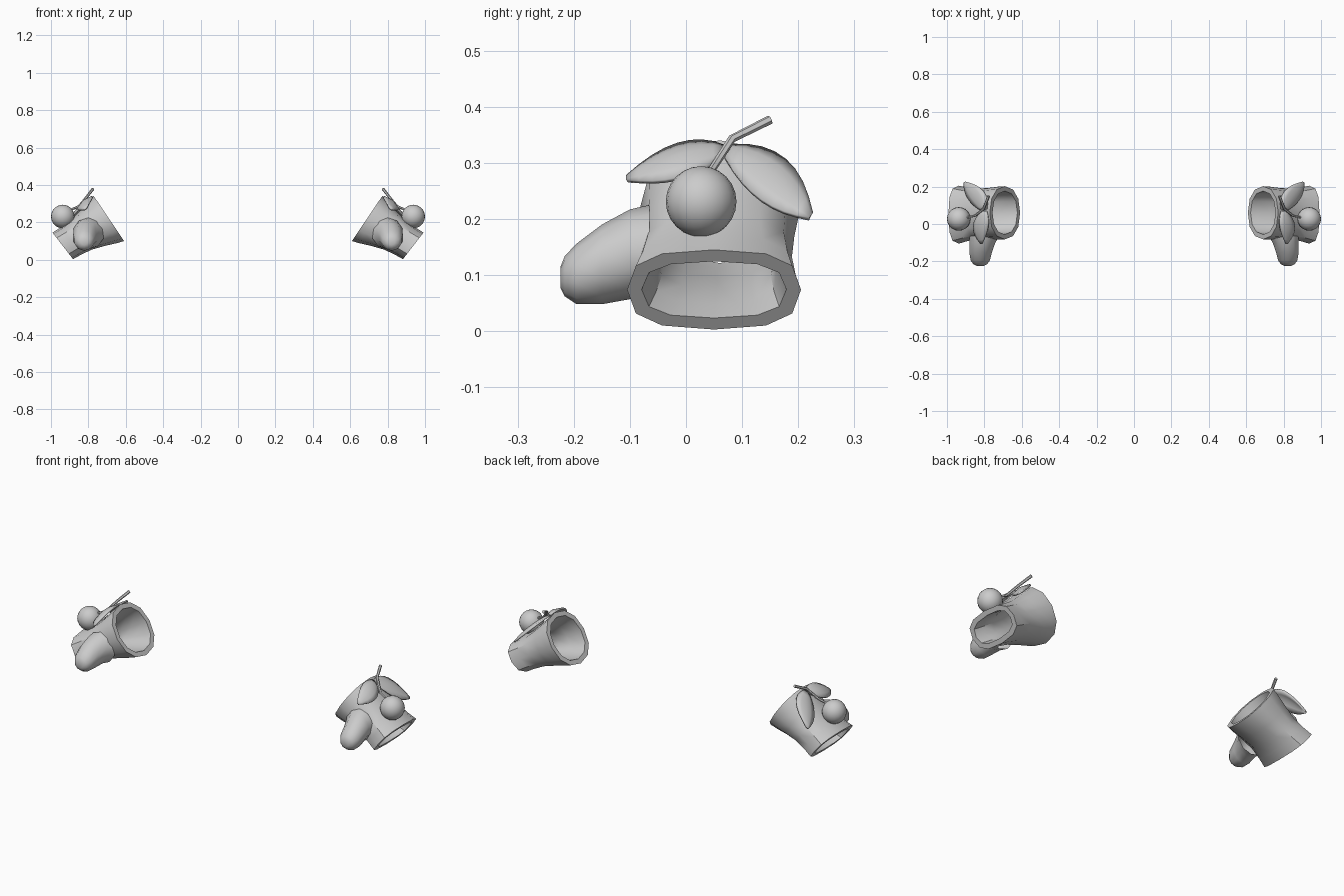
import bpy, bmesh, math
from mathutils import Vector

if "Cube" in bpy.data.objects:
    bpy.data.objects.remove(bpy.data.objects["Cube"])

grey = bpy.data.materials.new("light grey")
grey.diffuse_color = (0.6, 0.6, 0.6, 1)
grey.use_nodes = True
grey.node_tree.nodes["Principled BSDF"].inputs["Base Color"].default_value = grey.diffuse_color


def finish(name, bm, angle=40, solid=0):
    """Turn a bmesh into a named, smooth-shaded object mirrored across x = 0."""
    bmesh.ops.recalc_face_normals(bm, faces=bm.faces)
    me = bpy.data.meshes.new(name)
    bm.to_mesh(me)
    bm.free()
    me.materials.append(grey)
    ob = bpy.data.objects.new(name, me)
    bpy.context.collection.objects.link(ob)
    bpy.ops.object.select_all(action='DESELECT')
    ob.select_set(True)
    bpy.context.view_layer.objects.active = ob
    bpy.ops.object.shade_smooth_by_angle(angle=math.radians(angle))
    if solid:
        m = ob.modifiers.new("thickness", 'SOLIDIFY')
        m.thickness, m.offset = solid, 0
    m = ob.modifiers.new("pair", 'MIRROR')
    m.use_mirror_merge = False
    return ob


def loft(bm, rings, closed=False, caps=()):
    """Bridge rings of points with quads."""
    vs = [[bm.verts.new(p) for p in r] for r in rings]
    pairs = list(zip(vs, vs[1:])) + ([(vs[-1], vs[0])] if closed else [])
    for a, b in pairs:
        n = len(a)
        for i in range(n):
            j = (i + 1) % n
            bm.faces.new((a[i], a[j], b[j], b[i]))
    for c in caps:
        bm.faces.new(vs[c])


def ring(c, u, v, ru, rv, n=12, power=2.0, turn=0.5):
    """Rounded section; a power above 2 makes it boxier."""
    pts = []
    for i in range(n):
        a = 2 * math.pi * (i + turn) / n
        co, si = math.cos(a), math.sin(a)
        x = math.copysign(abs(co) ** (2 / power), co)
        y = math.copysign(abs(si) ** (2 / power), si)
        pts.append(Vector(c) + Vector(u) * ru * x + Vector(v) * rv * y)
    return pts


# Glove shell: cuff opening to knuckle opening, then back along the inside
CUFF, HAND = Vector((0.69, 0.06, 0.22)), Vector((0.937, 0.05, 0.074))


def section(t, pinch, wall):
    v = Vector((0.56, 0, 0.83)).lerp(Vector((0.614, 0, 0.79)), t).normalized()
    ru = 0.142 + 0.013 * t - pinch - wall
    rv = 0.145 - 0.055 * t - pinch - wall
    return ring(CUFF.lerp(HAND, t), (0, 1, 0), v, ru, rv, 12, 2.2 + 0.5 * t, 0)


steps = [(0, 0), (0.12, 0.002), (0.35, 0.01), (0.6, 0.015), (0.82, 0.009), (1, 0)]
bm = bmesh.new()
outer = [section(t, p, 0) for t, p in steps]
inner = [section(t, p, 0.026) for t, p in reversed(steps)]
loft(bm, outer + inner, closed=True)
finish("glove_shell", bm)

# Thumb: y, x, z, x radius, z radius
thumb = [(-0.065, 0.80, 0.14, 0.085, 0.085), (-0.10, 0.81, 0.137, 0.072, 0.08),
         (-0.15, 0.82, 0.119, 0.064, 0.071), (-0.195, 0.822, 0.102, 0.054, 0.054),
         (-0.216, 0.822, 0.098, 0.038, 0.036), (-0.224, 0.822, 0.096, 0.018, 0.018)]
bm = bmesh.new()
loft(bm, [ring((x, y, z), (1, 0, 0), (0, 0, 1), rx, rz, 10) for y, x, z, rx, rz in thumb],
     caps=(-1,))
finish("thumb", bm, 60)

# Round berry
bm = bmesh.new()
bmesh.ops.create_uvsphere(bm, u_segments=20, v_segments=12, radius=0.063)
bmesh.ops.translate(bm, verts=bm.verts, vec=(0.937, 0.027, 0.231))
finish("berry", bm, 60)

# Bent stem from the berry up past the leaves
path = [Vector(p) for p in ((0.90, 0.033, 0.265), (0.85, 0.045, 0.286),
                            (0.803, 0.082, 0.343), (0.777, 0.15, 0.377))]
bm = bmesh.new()
rings = []
for i, p in enumerate(path):
    d = (path[min(i + 1, 3)] - path[max(i - 1, 0)]).normalized()
    u = d.cross(Vector((1, 0, 1))).normalized()
    r = 0.006 + 0.0007 * i
    rings.append(ring(p, u, d.cross(u), r, r, 6))
loft(bm, rings, caps=(0, -1))
finish("stem", bm)


# Leaves: a curved midrib with edges that swell in the middle
def leaf(name, base, mid, tip, side, half):
    base, mid, tip, side = map(Vector, (base, mid, tip, side))
    side.normalize()
    up = (tip - base).cross(side).normalized()
    up = up if up.z > 0 else -up
    bm = bmesh.new()
    rows = []
    for i in range(9):
        t = i / 8
        c = base * (1 - t) ** 2 + mid * 2 * t * (1 - t) + tip * t * t
        w = half * max(math.sin(math.pi * min(1, 0.06 + 0.94 * t)), 0.06) ** 0.75
        rows.append([bm.verts.new(c + side * w * s - up * 0.012 * abs(s) * w / half)
                     for s in (-1, -0.5, 0, 0.5, 1)])
    for a, b in zip(rows, rows[1:]):
        for k in range(4):
            bm.faces.new((a[k], a[k + 1], b[k + 1], b[k]))
    finish(name, bm, 40, 0.009)


leaf("front_leaf", (0.80, 0.068, 0.322), (0.845, -0.015, 0.325), (0.815, -0.105, 0.272),
     (0.085, 0, -0.065), 0.05)
leaf("back_leaf", (0.80, 0.075, 0.322), (0.855, 0.165, 0.29), (0.905, 0.222, 0.205),
     (0.085, -0.045, -0.075), 0.058)
